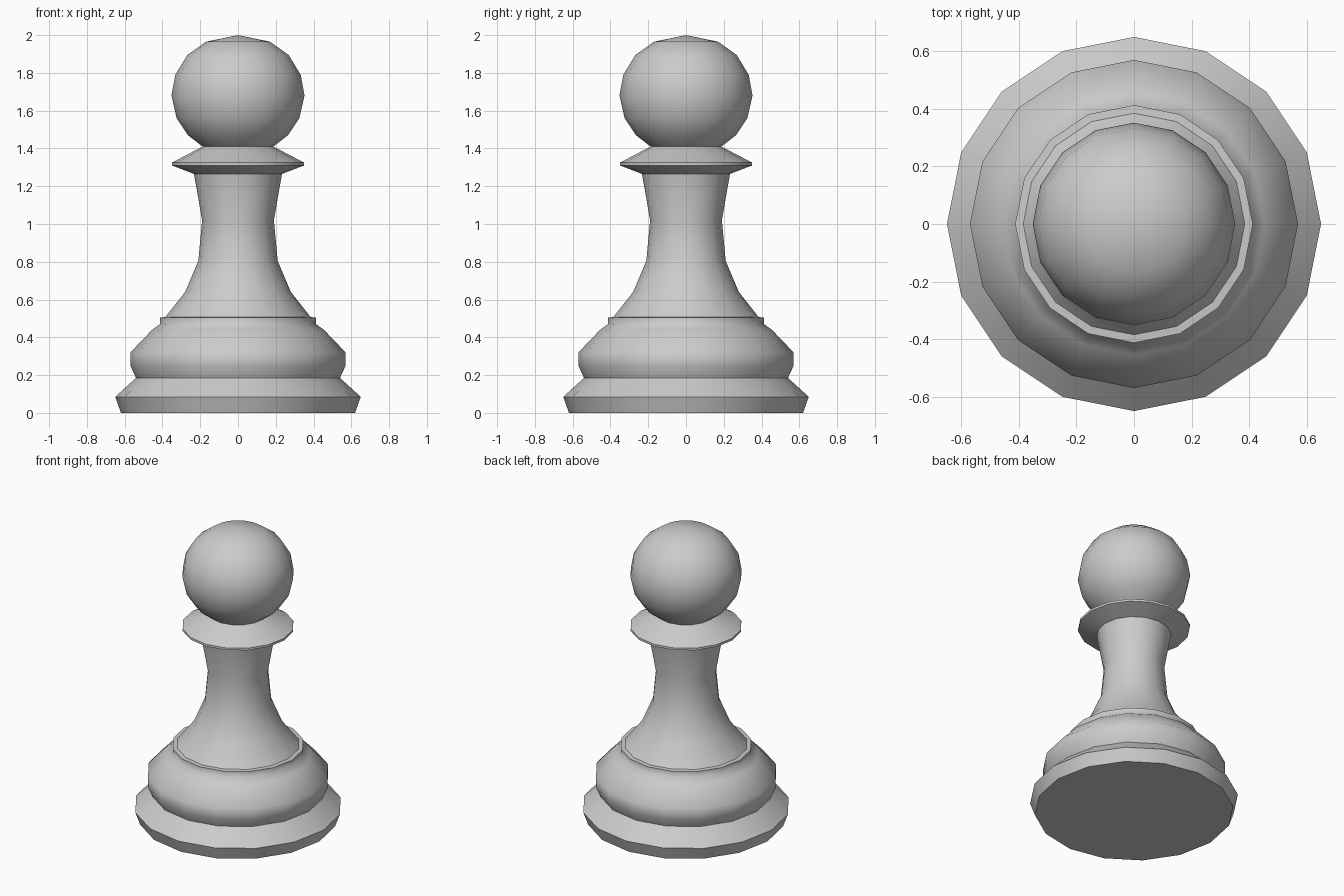
import bpy, bmesh, math

if "Cube" in bpy.data.objects:
    bpy.data.objects.remove(bpy.data.objects["Cube"])

SIDES = 16


def lathe(name, profile, sharp_angle):
    """Revolve an (r, z) profile around the z axis, bottom to top."""
    bm = bmesh.new()
    pts = [bm.verts.new((r, 0, z)) for r, z in profile]
    edges = [bm.edges.new(pair) for pair in zip(pts, pts[1:])]
    bmesh.ops.spin(bm, geom=pts + edges, cent=(0, 0, 0), axis=(0, 0, 1),
                   angle=math.tau, steps=SIDES, use_duplicate=False)
    bmesh.ops.remove_doubles(bm, verts=bm.verts, dist=0.0005)
    bmesh.ops.recalc_face_normals(bm, faces=bm.faces)
    # open shells: make sure the normals point away from the axis
    if sum(f.normal.x * f.calc_center_median().x + f.normal.y * f.calc_center_median().y
           for f in bm.faces) < 0:
        bmesh.ops.reverse_faces(bm, faces=bm.faces)
    mesh = bpy.data.meshes.new(name)
    bm.to_mesh(mesh)
    bm.free()
    obj = bpy.data.objects.new(name, mesh)
    bpy.context.collection.objects.link(obj)
    bpy.ops.object.select_all(action='DESELECT')
    obj.select_set(True)
    bpy.context.view_layer.objects.active = obj
    bpy.ops.object.shade_smooth_by_angle(angle=math.radians(sharp_angle))
    return obj


# Stepped foot with two flared rings and a flat shoulder
lathe("base", [(0, 0), (0.62, 0), (0.65, 0.085), (0.54, 0.185), (0.57, 0.25),
               (0.57, 0.32), (0.455, 0.44), (0.413, 0.47), (0.413, 0.505),
               (0.385, 0.507)], 62)

# Tapered stem
lathe("stem", [(0.385, 0.507), (0.28, 0.64), (0.21, 0.805), (0.19, 1.02),
               (0.233, 1.265)], 50)

# Thin collar under the head
lathe("collar", [(0.233, 1.265), (0.35, 1.31), (0.35, 1.325), (0.187, 1.41)], 50)

# Round head
lathe("head", [(0.187, 1.41), (0.265, 1.47), (0.325, 1.56), (0.352, 1.68),
               (0.332, 1.79), (0.268, 1.895), (0.17, 1.965), (0, 2.0)], 50)
